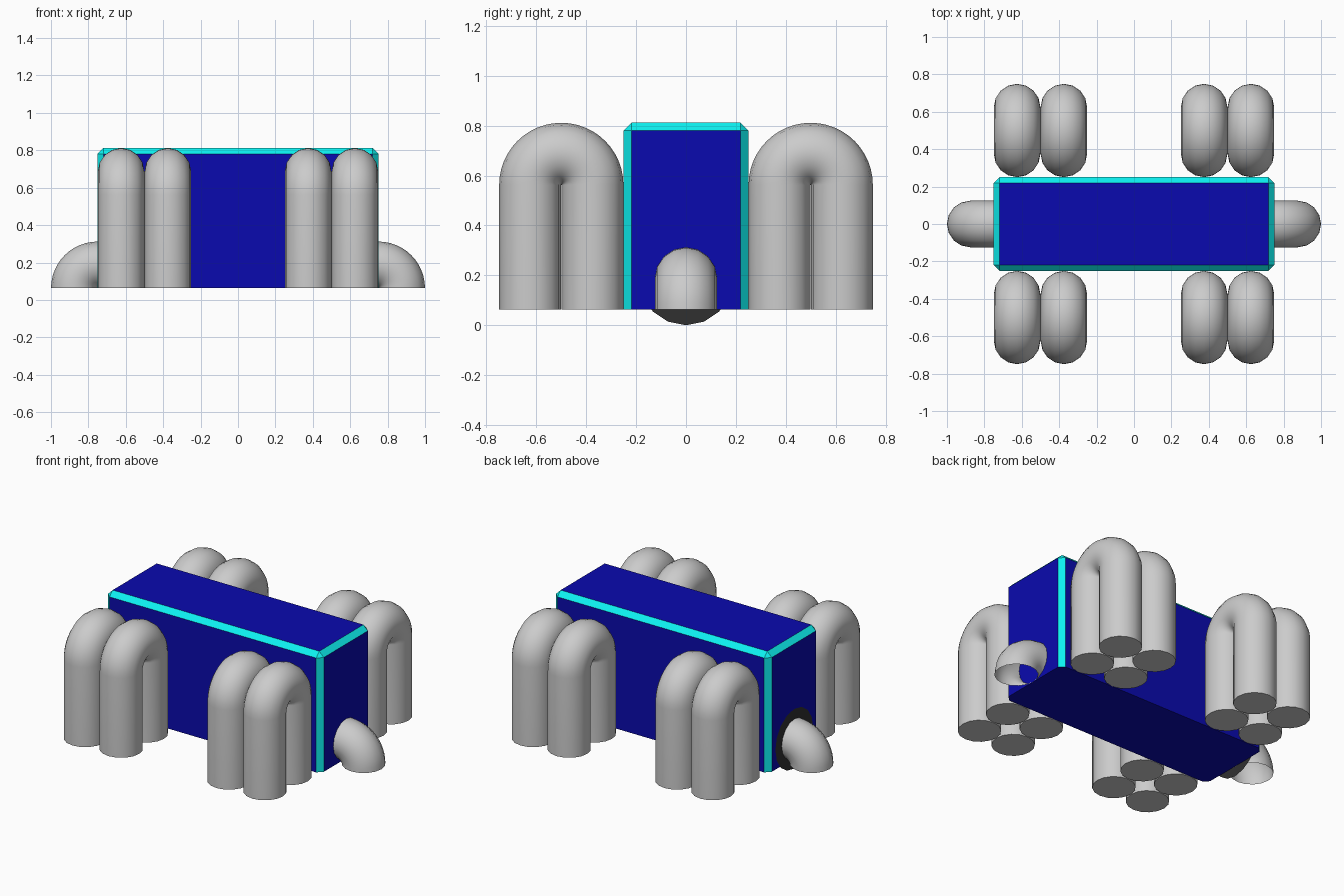
import bpy, bmesh
from math import sin, cos, pi
from mathutils import Vector

if "Cube" in bpy.data.objects:
    bpy.data.objects.remove(bpy.data.objects["Cube"])

BASE = 0.0625      # height of the underside of the body
BEND = 0.125       # radius of the pipe centre line


def material(name, r, g, b):
    m = bpy.data.materials.new(name)
    m.diffuse_color = (r, g, b, 1)
    m.use_nodes = True
    m.node_tree.nodes["Principled BSDF"].inputs["Base Color"].default_value = m.diffuse_color
    return m


def add_object(name, mesh, location=(0, 0, 0), turn=0):
    ob = bpy.data.objects.new(name, mesh)
    ob.location = location
    ob.rotation_euler.z = turn
    bpy.context.collection.objects.link(ob)
    return ob


def to_mesh(name, bm):
    mesh = bpy.data.meshes.new(name)
    bm.to_mesh(mesh)
    bm.free()
    return mesh


def pipe_mesh(name, stations, radius, capped, sides=16):
    """Sweep a circle along stations (u, z, angle) lying in the xz plane."""
    bm = bmesh.new()
    rings = []
    for u, z, t in stations:
        out = Vector((cos(t), 0, sin(t)))
        side = Vector((0, 1, 0))
        rings.append([bm.verts.new(Vector((u, 0, z))
                      + radius * (out * cos(2 * pi * i / sides) + side * sin(2 * pi * i / sides)))
                      for i in range(sides)])
    for a, b in zip(rings, rings[1:]):
        for i in range(sides):
            j = (i + 1) % sides
            bm.faces.new((a[i], a[j], b[j], b[i]))
    if capped:
        bm.faces.new(rings[0])
        bm.faces.new(rings[-1])
    bmesh.ops.recalc_face_normals(bm, faces=bm.faces)
    return to_mesh(name, bm)


def bend(total, steps):
    return [(BEND * cos(t), BEND * sin(t), t)
            for t in (total * i / steps for i in range(steps + 1))]


def smooth(ob):
    bpy.ops.object.select_all(action='DESELECT')
    ob.select_set(True)
    bpy.context.view_layer.objects.active = ob
    bpy.ops.object.shade_smooth_by_angle()


blue = material("blue", 0.003, 0.003, 0.43)
cyan = material("cyan", 0.004, 0.88, 0.88)
dark = material("dark", 0.03, 0.03, 0.03)

# Body: box with chamfered, cyan trimmed edges everywhere but the underside
bm = bmesh.new()
bmesh.ops.create_cube(bm, size=1)
bmesh.ops.scale(bm, vec=(1.5, 0.5, 0.75), verts=bm.verts)
bmesh.ops.translate(bm, vec=(0, 0, BASE + 0.375), verts=bm.verts)
edges = [e for e in bm.edges if any(v.co.z > 0.4 for v in e.verts)]
bmesh.ops.bevel(bm, geom=edges, offset=0.031, segments=1, affect='EDGES', material=1)
body = add_object("body", to_mesh("body", bm))
body.data.materials.append(blue)
body.data.materials.append(cyan)

# Arched pipes: two pairs on each long side
arch = pipe_mesh("arched_pipe",
                 [(BEND, -0.5, 0)] + bend(pi, 24) + [(-BEND, -0.5, pi)],
                 0.1242, True)
for y in (-0.5, 0.5):
    for x in (-0.625, -0.375, 0.375, 0.625):
        ob = add_object("arched_pipe", arch, (x, y, BASE + 0.5), pi / 2)
smooth(ob)

# Open elbow pipes at both ends
elbow = pipe_mesh("elbow_pipe", bend(pi / 2, 12), 0.1248, False)
add_object("elbow_pipe_left", elbow, (-0.75, 0, BASE), pi)
smooth(add_object("elbow_pipe_right", elbow, (0.75, 0, BASE)))

# Dark flat plate behind the left elbow
bm = bmesh.new()
bmesh.ops.create_circle(bm, cap_ends=True, segments=16, radius=0.1875)
plate = add_object("end_plate", to_mesh("end_plate", bm), (-0.753, 0, 0.1875))
plate.rotation_euler.y = -pi / 2
plate.data.materials.append(dark)
